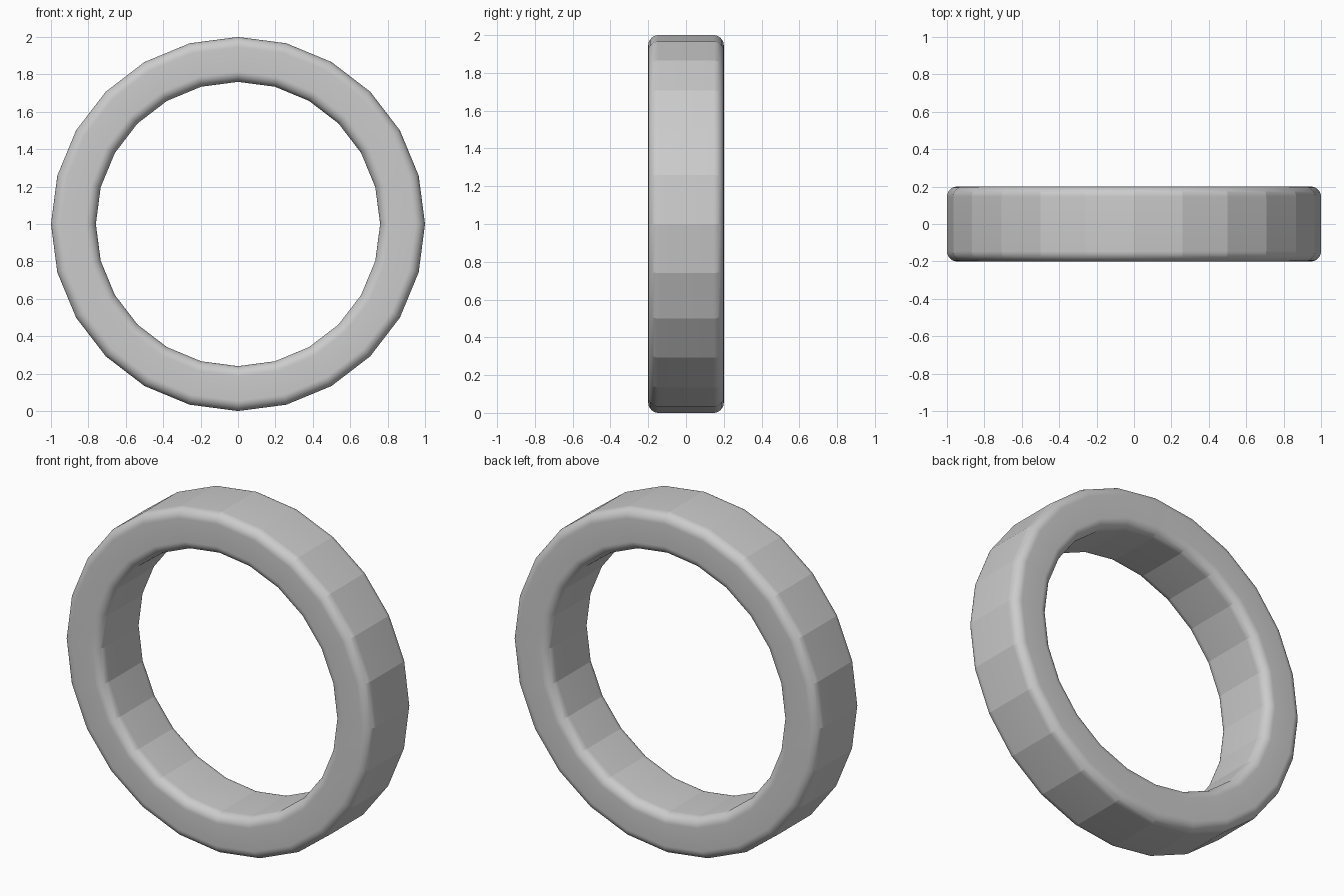
import bpy, bmesh
from math import sin, cos, pi, radians

if "Cube" in bpy.data.objects:
    bpy.data.objects.remove(bpy.data.objects["Cube"])

SEGMENTS = 24
R_IN, R_OUT, HALF_DEPTH = 0.76, 1.0, 0.2
CORNER, STEPS = 0.055, 10

# Rounded rectangular cross-section as (radius, y) points
mid, half = (R_IN + R_OUT) / 2, (R_OUT - R_IN) / 2
profile = []
for q, (sr, sy) in enumerate([(1, 1), (-1, 1), (-1, -1), (1, -1)]):
    for i in range(STEPS + 1):
        a = (q + i / STEPS) * pi / 2
        profile.append((mid + sr * (half - CORNER) + CORNER * cos(a),
                        sy * (HALF_DEPTH - CORNER) + CORNER * sin(a)))

# Sweep the section around the y axis in 24 straight facets
bm = bmesh.new()
rings = []
for s in range(SEGMENTS):
    t = 2 * pi * s / SEGMENTS
    rings.append([bm.verts.new((r * cos(t), y, 1 + r * sin(t))) for r, y in profile])
n = len(profile)
for s in range(SEGMENTS):
    a, b = rings[s], rings[(s + 1) % SEGMENTS]
    for i in range(n):
        j = (i + 1) % n
        bm.faces.new((a[i], a[j], b[j], b[i]))
bmesh.ops.recalc_face_normals(bm, faces=bm.faces)

mesh = bpy.data.meshes.new("ring_band")
bm.to_mesh(mesh)
bm.free()
band = bpy.data.objects.new("ring_band", mesh)
bpy.context.collection.objects.link(band)

# Smooth rounded edges, crisp facets around the band
bpy.context.view_layer.objects.active = band
band.select_set(True)
bpy.ops.object.shade_smooth_by_angle(angle=radians(12))
